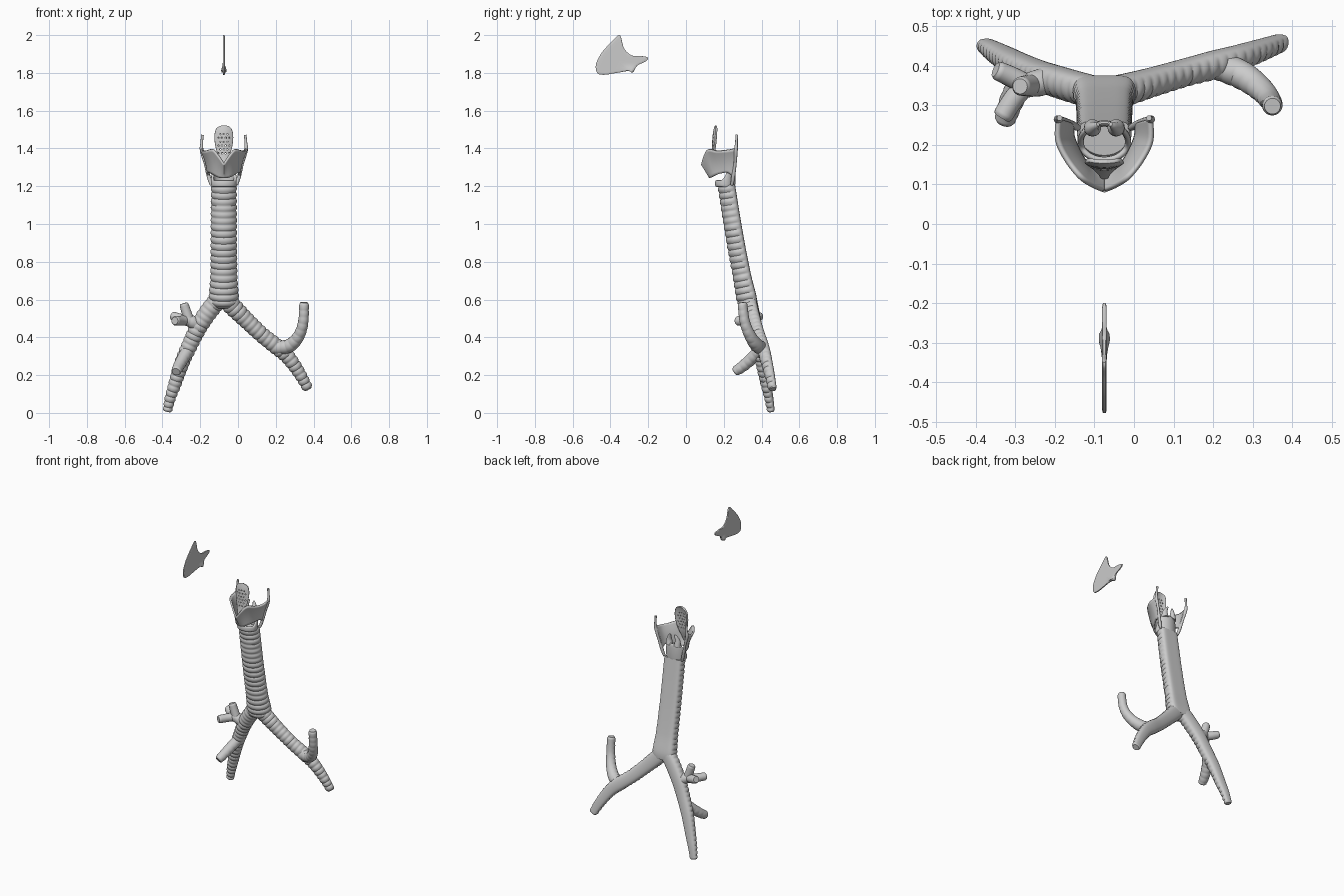
import bpy, bmesh, math
from mathutils import Vector

if "Cube" in bpy.data.objects:
    bpy.data.objects.remove(bpy.data.objects["Cube"])

CX = -0.075   # mid-line of the airway


def finish(name, bm, angle=40):
    bmesh.ops.recalc_face_normals(bm, faces=bm.faces)
    me = bpy.data.meshes.new(name)
    bm.to_mesh(me)
    bm.free()
    ob = bpy.data.objects.new(name, me)
    bpy.context.collection.objects.link(ob)
    bpy.ops.object.select_all(action='DESELECT')
    ob.select_set(True)
    bpy.context.view_layer.objects.active = ob
    bpy.ops.object.shade_smooth_by_angle(angle=math.radians(angle))
    return ob


def spline(pts, n, closed=False):
    """Catmull-Rom through tuples of any length, n steps per span."""
    out, m = [], len(pts)
    get = (lambda i: pts[i % m]) if closed else (lambda i: pts[max(0, min(m - 1, i))])
    for i in range(m if closed else m - 1):
        for s in range(n):
            t = s / n
            out.append([0.5 * (2 * b + (c - a) * t + (2 * a - 5 * b + 4 * c - d) * t * t
                               + (3 * b - a - 3 * c + d) * t ** 3)
                        for a, b, c, d in zip(get(i - 1), get(i), get(i + 1), get(i + 2))])
    if not closed:
        out.append(list(pts[-1]))
    return out


def skin(bm, rings, closed=True, caps=True):
    rows = [[bm.verts.new(p) for p in r] for r in rings]
    n = len(rows[0])
    for a, b in zip(rows, rows[1:]):
        for j in range(n if closed else n - 1):
            k = (j + 1) % n
            bm.faces.new((a[j], a[k], b[k], b[j]))
    if caps:
        bm.faces.new(rows[0])
        bm.faces.new(rows[-1])
    return rows


def tube(name, pts, ridge=0.0, pitch=0.034, flat=0.0, depth=1.0, ref=(0, 1, 0), seg=32):
    """Swept tube; (x, y, z, radius) points, ribbed on the front, flattened at the back."""
    size = sum((Vector(a[:3]) - Vector(b[:3])).length for a, b in zip(pts, pts[1:]))
    path = spline(pts, max(4, math.ceil(size / (len(pts) - 1) / 0.0045)))
    P = [Vector(p[:3]) for p in path]
    rings, dist = [], 0
    for i, p in enumerate(P):
        T = (P[min(i + 1, len(P) - 1)] - P[max(i - 1, 0)]).normalized()
        B = Vector(ref)
        B = (B - T * B.dot(T)).normalized()
        S = T.cross(B)
        if i:
            dist += (p - P[i - 1]).length
        r = path[i][3] * min(1, 0.8 + 0.2 * max(0, size - dist) / 0.008)
        bump = abs(math.sin(math.pi * dist / pitch)) ** 0.7 - 0.6
        ring = []
        for j in range(seg):
            a = 2 * math.pi * j / seg
            s, b = math.cos(a), math.sin(a)
            k = r + ridge * bump * max(0, min(1, (0.45 - b) * 2.5))
            if b > 0:
                b = b * (1 - flat) + flat * 0.6 * (1 - (1 - b) ** 2.5)
            ring.append(p + S * s * k + B * b * k * depth)
        rings.append(ring)
    bm = bmesh.new()
    skin(bm, rings)
    return finish(name, bm)


# Windpipe with cartilage rings and flat back
tube("trachea", [(CX, .226, 1.205, .066), (CX, .25, 1.05, .067), (CX, .279, .88, .068),
                 (CX, .31, .72, .070), (CX, .334, .61, .077), (CX, .344, .56, .062)],
     ridge=.007, flat=1, depth=.86, seg=48)

# Main bronchi
tube("left_bronchus", [(-.085, .332, .625, .048), (-.03, .343, .565, .048), (.05, .365, .485, .043),
                       (.13, .388, .41, .041), (.205, .408, .35, .042), (.265, .425, .295, .038),
                       (.325, .445, .21, .032), (.372, .462, .125, .026)],
     ridge=.005, pitch=.03, flat=.6, depth=.95)
tube("right_bronchus", [(-.065, .332, .625, .048), (-.125, .345, .575, .048), (-.20, .367, .47, .046),
                        (-.25, .385, .37, .042), (-.295, .405, .27, .039), (-.335, .428, .15, .033),
                        (-.358, .442, .08, .028), (-.375, .453, .008, .023)],
     ridge=.005, pitch=.03, flat=.6, depth=.95)

# Lobar branches
tube("left_upper_branch", [(.20, .405, .345, .036), (.27, .378, .355, .036), (.32, .342, .405, .031),
                           (.345, .312, .48, .027), (.350, .298, .585, .025)], ridge=.002, seg=24)
tube("right_upper_branch", [(-.20, .367, .455, .036), (-.25, .355, .485, .033), (-.295, .345, .495, .026)],
     ridge=.002, seg=24)
tube("right_apical_branch", [(-.255, .352, .48, .028), (-.272, .350, .53, .026), (-.288, .348, .58, .024)], seg=24)
tube("right_posterior_branch", [(-.27, .352, .49, .026), (-.31, .372, .50, .026), (-.35, .39, .515, .024)],
     ref=(0, 0, 1), seg=24)
tube("right_anterior_branch", [(-.27, .355, .49, .026), (-.305, .315, .488, .026), (-.335, .268, .487, .025)],
     ref=(0, 0, 1), seg=24)
tube("right_middle_branch", [(-.265, .39, .33, .034), (-.29, .35, .29, .032), (-.312, .305, .25, .030),
                             (-.328, .258, .218, .026)], ref=(0, 0, 1), ridge=.002, seg=24)

# Shield cartilage: half-width, y, z of the upper edge, then of the lower edge, front to back
half = spline([(0, .084, 1.318, 0, .128, 1.245), (.028, .096, 1.36, .025, .136, 1.247),
               (.06, .117, 1.395, .045, .152, 1.256), (.095, .16, 1.388, .065, .185, 1.268),
               (.119, .21, 1.39, .08, .222, 1.272), (.118, .265, 1.40, .081, .25, 1.25)], 6)
both = [(-1, h) for h in half[:0:-1]] + [(1, h) for h in half]
rings = []
for side, h in both:
    col = []
    for i in range(11):
        v = i / 10
        w = h[0] * v + h[3] * (1 - v) - .006 * math.sin(math.pi * v) * min(1, h[0] / .06)
        col.append((CX + side * w, h[1] * v + h[4] * (1 - v), h[2] * v + h[5] * (1 - v)))
    rings.append(col)
bm = bmesh.new()
skin(bm, rings, closed=False, caps=False)
ob = finish("thyroid_cartilage", bm, 50)
mod = ob.modifiers.new("thickness", 'SOLIDIFY')
mod.thickness, mod.offset = .011, 0

# Rear borders with upper and lower horns
for label, s in (("right", -1), ("left", 1)):
    tube(label + "_thyroid_horn", [(CX + s * .113, .268, 1.472, .007), (CX + s * .117, .267, 1.43, .007),
                                   (CX + s * .117, .264, 1.39, .010), (CX + s * .098, .26, 1.32, .008),
                                   (CX + s * .08, .25, 1.25, .010), (CX + s * .066, .243, 1.205, .008)], seg=16)
    # Small pyramids on the back of the cricoid
    tube(label + "_arytenoid", [(CX + s * .03, .243, 1.295, .022), (CX + s * .031, .241, 1.325, .018),
                                (CX + s * .025, .246, 1.352, .011), (CX + s * .016, .252, 1.37, .006)], seg=16)

# Signet-shaped ring below the shield: low in front, tall behind
bm = bmesh.new()
rings = []
for i in range(64):
    a = 2 * math.pi * i / 64
    c, s = math.cos(a), math.sin(a)
    f = max(0, min(1, (s + .5) / 1.3))
    f = f * f * (3 - 2 * f)
    lo, hi = 1.197 - .008 * f, 1.232 + .078 * f
    loop = []
    for j in range(16):
        b = 2 * math.pi * j / 16
        e, g = math.cos(b), math.sin(b)
        e, g = math.copysign(abs(e) ** .7, e), math.copysign(abs(g) ** .7, g)
        z = (lo + hi) / 2 + g * (hi - lo) / 2
        loop.append((CX + c * (.060 + .008 * e), .208 + s * (.046 + .008 * e), z))
    rings.append(loop)
skin(bm, rings + rings[:1], caps=False)
bmesh.ops.remove_doubles(bm, verts=bm.verts, dist=1e-6)
finish("cricoid_cartilage", bm, 60)

# Leaf-shaped lid with small perforations: half-width, y, z from stem to tip
leaf = spline([(.008, .118, 1.285), (.014, .128, 1.315), (.027, .138, 1.355), (.040, .142, 1.40),
               (.047, .144, 1.445), (.045, .148, 1.485), (.033, .154, 1.51), (.006, .158, 1.521)], 12)
rings = [[(CX + w * u / 14, y + .014 * (w / .047) ** 2 * (u / 14) ** 2, z)
          for u in range(-14, 15)] for w, y, z in leaf]
bm = bmesh.new()
skin(bm, rings, closed=False, caps=False)
pits = [(x + (.009 if r % 2 else 0), 1.375 + .02 * r) for r in range(6) for x in (-.027, -.009, .009, .027)
        if abs(x + (.009 if r % 2 else 0)) < .03]
holes = [f for f in bm.faces
         if any(math.hypot(f.calc_center_median().x - CX - px, f.calc_center_median().z - pz) < .0038
                for px, pz in pits)]
bmesh.ops.delete(bm, geom=holes, context='FACES')
ob = finish("epiglottis", bm, 50)
mod = ob.modifiers.new("thickness", 'SOLIDIFY')
mod.thickness, mod.offset = .010, 0

# Separate thin nasal plate (y, z outline), thickened at its lower rear
outline = spline([(-.35, 2.0), (-.328, 1.93), (-.288, 1.893), (-.245, 1.89), (-.202, 1.882), (-.212, 1.862),
                  (-.258, 1.838), (-.282, 1.802), (-.305, 1.81), (-.35, 1.803), (-.39, 1.796), (-.435, 1.79),
                  (-.468, 1.797), (-.478, 1.83), (-.47, 1.865), (-.44, 1.915), (-.39, 1.968)], 5, True)


def plate_ring(scale, side, fac):
    ring = []
    for y, z in outline:
        y, z = -.365 + (y + .365) * scale, 1.865 + (z - 1.865) * scale
        h = .0055 + .009 * math.exp(-((y + .285) / .035) ** 2 - ((z - 1.81) / .022) ** 2)
        ring.append((CX + side * h * fac, y, z))
    return ring


steps = [(.1, 1), (.3, 1), (.5, 1), (.7, 1), (.85, 1), (.96, .95), (1, .6)]
bm = bmesh.new()
skin(bm, [plate_ring(s, -1, f) for s, f in steps] + [plate_ring(s, 1, f) for s, f in reversed(steps)])
finish("nasal_septum", bm, 50)
